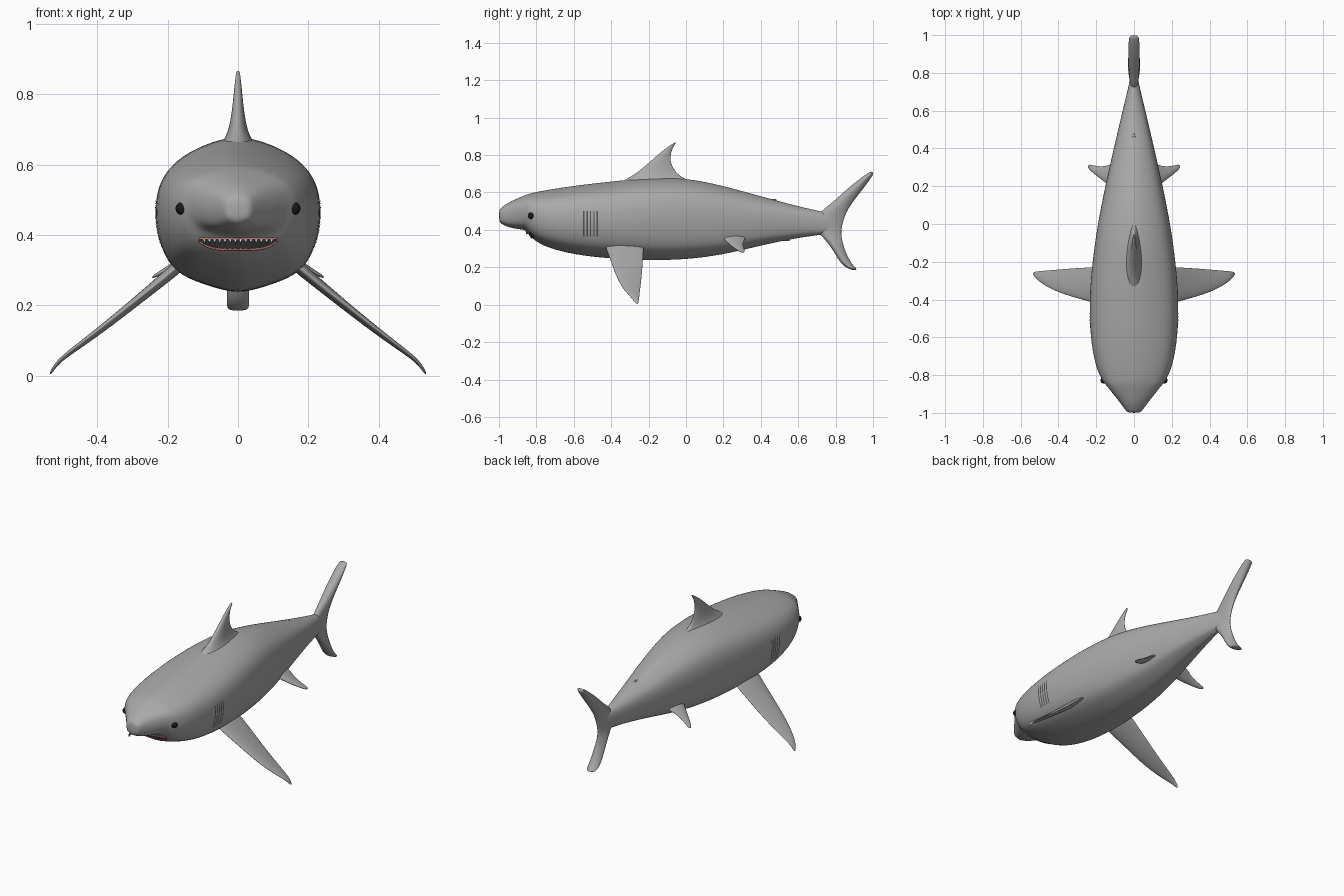
import bpy, bmesh, math
from mathutils import Vector
from mathutils.bvhtree import BVHTree

cube = bpy.data.objects.get("Cube")
if cube:
    bpy.data.objects.remove(cube, do_unlink=True)


def material(name, r, g, b):
    m = bpy.data.materials.new(name)
    m.use_nodes = True
    m.diffuse_color = (r, g, b, 1)
    node = next(n for n in m.node_tree.nodes if n.type == 'BSDF_PRINCIPLED')
    node.inputs["Base Color"].default_value = (r, g, b, 1)
    node.inputs["Roughness"].default_value = 0.6
    return m


GREY = material("skin grey", .4, .4, .4)
BLACK = material("eye black", .01, .01, .01)
SLIT = material("gill dark grey", .09, .09, .09)
GUM = material("gum pink", .55, .2, .17)
WHITE = material("tooth white", .75, .75, .72)


def finish(name, bm, mat, subsurf=0):
    """Turn a bmesh into a smooth shaded object."""
    bmesh.ops.recalc_face_normals(bm, faces=bm.faces)
    for f in bm.faces:
        f.smooth = True
    mesh = bpy.data.meshes.new(name)
    bm.to_mesh(mesh)
    bm.free()
    mesh.materials.append(mat)
    ob = bpy.data.objects.new(name, mesh)
    bpy.context.scene.collection.objects.link(ob)
    if subsurf:
        mod = ob.modifiers.new("Smooth", 'SUBSURF')
        mod.levels = mod.render_levels = subsurf
    return ob


def loft(name, rings, mat):
    """Skin a list of closed rings and cap both ends."""
    bm = bmesh.new()
    loops = [[bm.verts.new(p) for p in ring] for ring in rings]
    for a, b in zip(loops, loops[1:]):
        for i in range(len(a)):
            j = (i + 1) % len(a)
            bm.faces.new((a[i], a[j], b[j], b[i]))
    bm.faces.new(loops[0])
    bm.faces.new(loops[-1])
    return finish(name, bm, mat, 2)


# Body: half cross-section scaled along stations (y, half width, top, bottom)
HALF = [(0, -1), (.22, -.96), (.45, -.89), (.78, -.76), (.93, -.45), (.99, -.18),
        (1.01, .08), (.98, .4), (.86, .65), (.65, .81), (.4, .92), (.18, .98), (0, 1)]
SECTION = HALF + [(-x, z) for x, z in HALF[-2:0:-1]]
STATIONS = [
    (-1, .032, .507, .445), (-.985, .045, .522, .43), (-.95, .07, .547, .413),
    (-.9, .11, .57, .403), (-.855, .145, .588, .4), (-.835, .163, .595, .365),
    (-.8, .182, .603, .335), (-.74, .206, .615, .303), (-.6, .231, .637, .265),
    (-.4, .237, .66, .243), (-.2, .22, .68, .234), (0, .192, .68, .238),
    (.2, .152, .637, .265), (.4, .107, .58, .315), (.6, .06, .526, .358),
    (.74, .026, .495, .375), (.8, .015, .48, .385)]
rings = [[(x * w, y, (top + low) / 2 + z * (top - low) / 2) for x, z in SECTION]
         for y, w, top, low in STATIONS]
body = loft("body", rings, GREY)

# Surface lookup for details that sit on the skin
bpy.context.view_layer.update()
skin = BVHTree.FromObject(body, bpy.context.evaluated_depsgraph_get())


def from_side(side, y, z, lift=0):
    hit, normal = skin.ray_cast(Vector((side, y, z)), Vector((-side, 0, 0)))[:2]
    return hit + normal * lift


def from_front(x, z, lift=0):
    hit, normal = skin.ray_cast(Vector((x, -2, z)), Vector((0, 1, 0)))[:2]
    return hit + normal * lift


# Fins: foil sections between a leading and a trailing point
FOIL = [(0, 0), (.08, .6), (.35, 1), (.7, .75), (.95, .3), (1, 0)]
FOIL += [(t, -h) for t, h in FOIL[-2:0:-1]]


def fin(name, sections, side=1):
    flip = Vector((side, 1, 1))
    parts = [(Vector(a) * flip, Vector(b) * flip, h) for a, b, h in sections]
    mids = [(a + b) / 2 for a, b, h in parts]
    rings = []
    for i, (a, b, h) in enumerate(parts):
        span = mids[min(i + 1, len(mids) - 1)] - mids[max(i - 1, 0)]
        normal = (b - a).cross(span).normalized()
        rings.append([a.lerp(b, t) + normal * h * k for t, k in FOIL])
    return loft(name, rings, GREY)


def centre_fin(name, rows):
    fin(name, [((0, y1, z1), (0, y2, z2), h) for y1, z1, y2, z2, h in rows])


centre_fin("dorsal_fin", [
    (-.4, .63, .08, .62, .075), (-.34, .667, .03, .66, .05), (-.28, .695, -.04, .69, .03),
    (-.2, .76, -.085, .755, .018), (-.12, .83, -.08, .82, .011),
    (-.075, .858, -.062, .853, .007), (-.06, .868, -.053, .866, .005)])
centre_fin("tail_fin", [
    (.995, .716, 1.003, .7, .026), (.97, .703, .99, .678, .03), (.92, .668, .955, .628, .034),
    (.85, .612, .9, .56, .034), (.78, .545, .86, .5, .03), (.7, .49, .84, .44, .024),
    (.68, .42, .83, .39, .022), (.72, .37, .835, .35, .026), (.775, .31, .85, .29, .034),
    (.81, .243, .875, .238, .036), (.85, .197, .902, .2, .036), (.9, .182, .917, .188, .03)])
centre_fin("second_dorsal_fin", [
    (.4, .55, .49, .53, .012), (.435, .56, .48, .555, .01), (.46, .568, .488, .564, .006)])
centre_fin("anal_fin", [
    (.47, .35, .56, .37, .012), (.51, .345, .55, .35, .01), (.535, .338, .56, .34, .006)])

for side, word in ((1, "left"), (-1, "right")):
    fin(word + "_pectoral_fin", [
        ((.14, -.45, .34), (.14, -.22, .33), .02), ((.2, -.425, .285), (.2, -.225, .285), .018),
        ((.29, -.4, .215), (.29, -.23, .205), .014), ((.39, -.37, .135), (.39, -.238, .125), .011),
        ((.47, -.33, .075), (.47, -.246, .068), .008),
        ((.515, -.295, .04), (.515, -.25, .035), .006),
        ((.535, -.268, .004), (.535, -.255, .002), .004)], side)
    fin(word + "_pelvic_fin", [
        ((.09, .17, .38), (.09, .335, .37), .018), ((.15, .215, .335), (.145, .305, .338), .012),
        ((.205, .26, .3), (.2, .306, .306), .008), ((.248, .295, .277), (.245, .32, .279), .005)], side)

    # Eye
    spot = from_side(side, -.83, .475, -.006)
    bm = bmesh.new()
    bmesh.ops.create_uvsphere(bm, u_segments=20, v_segments=12, radius=.018)
    bmesh.ops.translate(bm, verts=bm.verts, vec=spot)
    finish(word + "_eye", bm, BLACK)

    # Gill slits as thin strips following the flank
    bm = bmesh.new()
    for k in range(5):
        y = -.546 + k * .018
        strip = [[bm.verts.new(from_side(side, y + d, .365 + .015 * s, .002))
                  for d in (-.0035, .0035)] for s in range(10)]
        for a, b in zip(strip, strip[1:]):
            bm.faces.new((a[0], a[1], b[1], b[0]))
    finish(word + "_gill_slits", bm, SLIT)


# Mouth: dark opening, pink gum lines and two rows of teeth
def lip(t, upper):
    x = .11 * t
    return x, (.391 if upper else .36 + .024 * t ** 4)


bm = bmesh.new()
cols = []
for i in range(25):
    t = i / 12 - 1
    x, low = lip(t, False)
    high = lip(t, True)[1]
    cols.append([bm.verts.new(from_front(x, low + (high - low) * k / 3, .002)) for k in range(4)])
for a, b in zip(cols, cols[1:]):
    for k in range(3):
        bm.faces.new((a[k], a[k + 1], b[k + 1], b[k]))
finish("mouth_opening", bm, SLIT)

for upper, word in ((True, "upper"), (False, "lower")):
    curve = bpy.data.curves.new(word + "_gum", 'CURVE')
    curve.dimensions = '3D'
    curve.bevel_depth = .0035
    curve.bevel_resolution = 2
    line = curve.splines.new('POLY')
    line.points.add(24)
    for i, p in enumerate(line.points):
        p.co = (*from_front(*lip(i / 12 - 1, upper), .002), 1)
    curve.materials.append(GUM)
    gum = bpy.data.objects.new(word + "_gum", curve)
    bpy.context.scene.collection.objects.link(gum)

    bm = bmesh.new()
    drop = -1 if upper else 1
    for i in range(14):
        x, z = lip((i - 6.5) / 7.5, upper)
        base = from_front(x, z, .003)
        ring = [bm.verts.new(base + Vector((.005 * math.cos(a), .003 * math.sin(a), 0)))
                for a in (math.tau * k / 6 for k in range(6))]
        tip = bm.verts.new(base + Vector((0, -.002, drop * .016)))
        for k in range(6):
            bm.faces.new((ring[k], ring[(k + 1) % 6], tip))
        bm.faces.new(ring)
    finish(word + "_teeth", bm, WHITE)
